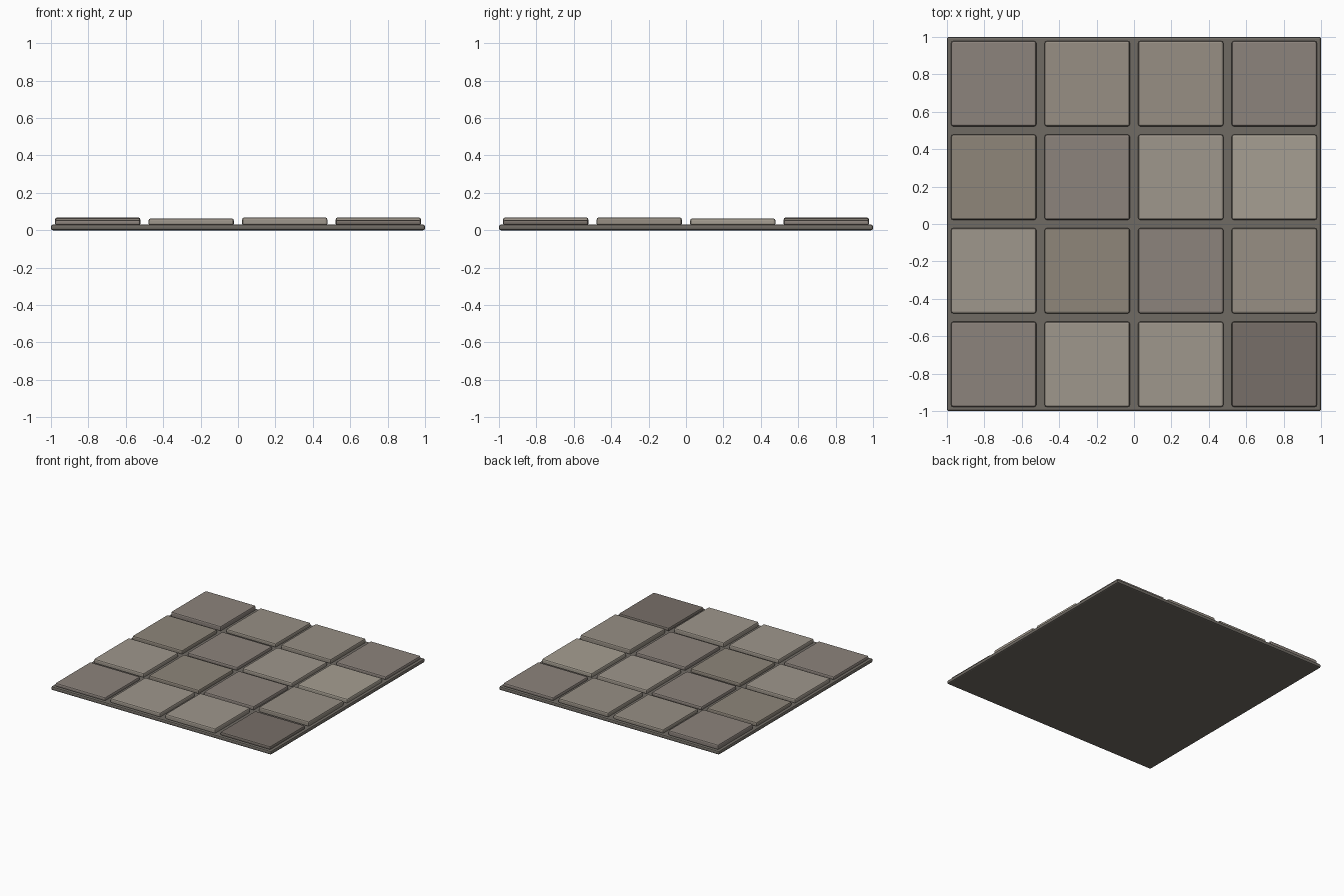
import bpy

if "Cube" in bpy.data.objects:
    bpy.data.objects.remove(bpy.data.objects["Cube"])

def material(name, hex_code):
    # sRGB hex to linear colour
    rgb = [int(hex_code[i:i + 2], 16) / 255 for i in (0, 2, 4)]
    mat = bpy.data.materials.new(name)
    mat.diffuse_color = [((c + 0.055) / 1.055) ** 2.4 for c in rgb] + [1]
    mat.use_nodes = True
    mat.node_tree.nodes["Principled BSDF"].inputs["Base Color"].default_value = mat.diffuse_color
    return mat

def slab(name, x, y, z0, z1, size, bevel, mat):
    bpy.ops.mesh.primitive_cube_add(size=1, location=(x, y, (z0 + z1) / 2))
    ob = bpy.context.object
    ob.name = name
    ob.scale = (size, size, z1 - z0)
    bpy.ops.object.transform_apply(location=False, rotation=False, scale=True)
    mod = ob.modifiers.new("bevel", 'BEVEL')
    mod.width = bevel
    mod.segments = 2
    ob.data.materials.append(mat)
    return ob

# Grout bed under the tiles
slab("grout_base", 0, 0, 0, 0.03, 2.0, 0.01, material("grout", "706b64"))

# Stone tiles, back row first: colour and top height
stones = {"grey": "8c837c", "tan": "978f84", "brown": "8e867a",
          "light": "9f978c", "pale": "a69f92", "dark": "776f68"}
mats = {k: material(k + "_stone", v) for k, v in stones.items()}
rows = [
    [("grey", .068), ("tan", .060), ("tan", .064), ("grey", .056)],
    [("brown", .061), ("grey", .057), ("light", .062), ("pale", .063)],
    [("light", .063), ("brown", .060), ("grey", .060), ("tan", .068)],
    [("grey", .056), ("light", .063), ("light", .068), ("dark", .055)],
]
for r, row in enumerate(rows):
    for c, (stone, top) in enumerate(row):
        slab(f"tile_{r + 1}_{c + 1}", -0.75 + 0.5 * c, 0.75 - 0.5 * r,
             0.025, top, 0.455, 0.01, mats[stone])
